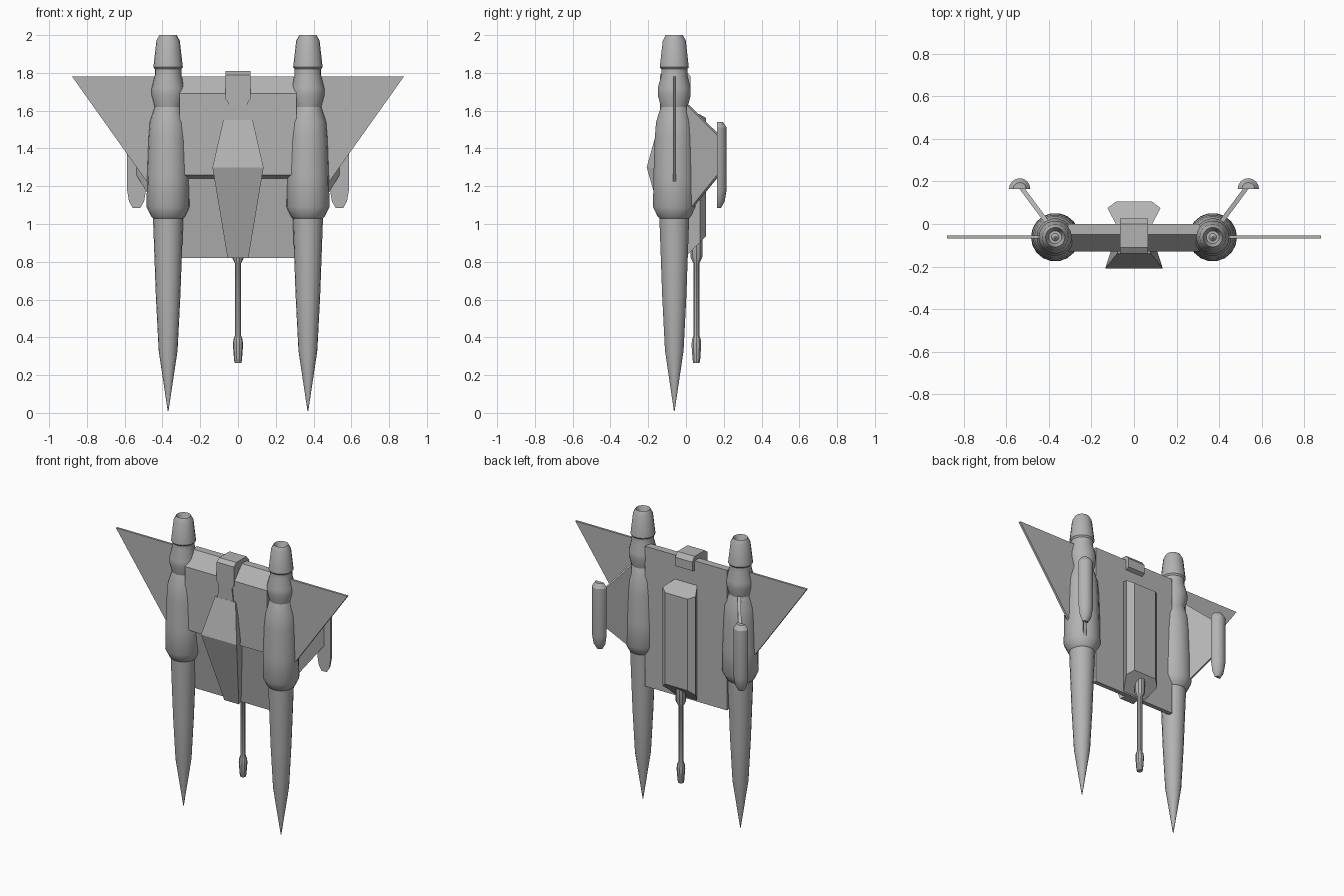
import bpy, bmesh, math
from mathutils import Vector

cube = bpy.data.objects.get("Cube")
if cube:
    bpy.data.objects.remove(cube, do_unlink=True)

GREY = (0.45, 0.45, 0.45, 1)
mat = bpy.data.materials.new("hull grey")
mat.use_nodes = True
mat.diffuse_color = GREY
mat.node_tree.nodes["Principled BSDF"].inputs["Base Color"].default_value = GREY


def finish(name, bm, smooth=False):
    bmesh.ops.remove_doubles(bm, verts=bm.verts, dist=1e-5)
    bmesh.ops.recalc_face_normals(bm, faces=bm.faces)
    me = bpy.data.meshes.new(name)
    bm.to_mesh(me)
    bm.free()
    me.materials.append(mat)
    ob = bpy.data.objects.new(name, me)
    bpy.context.collection.objects.link(ob)
    if smooth:
        bpy.ops.object.select_all(action='DESELECT')
        ob.select_set(True)
        bpy.context.view_layer.objects.active = ob
        bpy.ops.object.shade_smooth_by_angle(angle=math.radians(32))
    return ob


def loft(name, rings, smooth=False, capped=True):
    """Skin a list of equal-length point rings."""
    bm = bmesh.new()
    rows = [[bm.verts.new(p) for p in r] for r in rings]
    n = len(rows[0])
    for a, b in zip(rows, rows[1:]):
        for i in range(n):
            j = (i + 1) % n
            bm.faces.new((a[i], a[j], b[j], b[i]))
    if capped:
        bm.faces.new(rows[0])
        bm.faces.new(rows[-1])
    return finish(name, bm, smooth)


def lathe(name, profile, x, y, sides, arc=math.tau):
    """Turn (radius, z) points about a vertical axis; a half arc bulges to +y."""
    count = sides if arc == math.tau else sides + 1
    angles = [arc * i / sides for i in range(count)]
    rings = [[(x + r * math.cos(a), y + r * math.sin(a), z) for a in angles]
             for r, z in profile]
    return loft(name, rings, smooth=True)


def extrude_x(name, outline, half):
    """Extrude a (y, z) outline sideways."""
    return loft(name, [[(s * half, y, z) for y, z in outline] for s in (-1, 1)])


# Engine nacelles: spike, body, waist, bulge, flared nozzle with recessed plug
ENGINE = [(0.002, 0.01), (0.05, 0.33), (0.065, 0.62), (0.08, 1.03), (0.09, 1.04),
          (0.114, 1.09), (0.112, 1.25), (0.105, 1.45), (0.098, 1.54), (0.072, 1.62),
          (0.088, 1.68), (0.088, 1.72), (0.07, 1.79), (0.07, 1.82), (0.078, 1.83),
          (0.062, 1.97), (0.046, 2.0), (0.03, 1.95), (0.018, 1.95), (0.004, 1.965)]
POD = [(0.03, 1.54), (0.05, 1.51), (0.05, 1.18), (0.04, 1.12), (0.02, 1.085)]

for side, s in (("right", -1), ("left", 1)):
    lathe(side + "_engine", ENGINE, s * 0.37, -0.062, 18)

    # Thin delta wing
    wing = [(0.38, 1.78), (0.878, 1.78), (0.48, 1.22), (0.38, 1.22)]
    loft(side + "_wing", [[(s * x, y, z) for x, z in wing] for y in (-0.069, -0.054)])

    # Half-round pod on a slanted pylon
    lathe(side + "_pod", POD, s * 0.537, 0.165, 8, math.pi)
    across = Vector((s * 0.008, -0.007, 0))
    pylon = [(0.41, 0.01, 1.63), (0.53, 0.172, 1.47), (0.53, 0.172, 1.26), (0.41, 0.01, 1.06)]
    loft(side + "_pylon", [[Vector((s * x, y, z)) + k * across for x, y, z in pylon]
                           for k in (-1, 1)])

# Central hull slab with a thinner stepped lower half
extrude_x("hull", [(0, 0.82), (0, 1.78), (-0.05, 1.78), (-0.13, 1.69),
                   (-0.13, 1.26), (-0.085, 1.24), (-0.03, 0.82)], 0.31)


def section(z, front, y0, back, y1):
    return [(-front, y0, z), (front, y0, z), (back, y1, z), (-back, y1, z)]


# Faceted cockpit wedge and the neck above it
loft("cockpit", [section(0.82, 0.055, -0.07, 0.04, -0.01),
                 section(1.3, 0.135, -0.208, 0.1, -0.1),
                 section(1.55, 0.078, -0.138, 0.065, -0.08)])
loft("neck", [section(1.5, 0.065, -0.137, 0.065, -0.08),
              section(1.64, 0.05, -0.138, 0.05, -0.08),
              section(1.66, 0.065, -0.138, 0.065, -0.08),
              section(1.74, 0.065, -0.138, 0.065, -0.04)])
extrude_x("neck_cap", [(-0.138, 1.72), (-0.138, 1.79), (-0.11, 1.81),
                       (0.0, 1.81), (0.025, 1.78), (0.025, 1.72), (-0.02, 1.7)], 0.065)

# Dorsal housing, undercut at the sides with sloping ends
HEX = [(-0.08, -0.01), (-0.125, 0.075), (-0.085, 0.105),
       (0.085, 0.105), (0.125, 0.075), (0.08, -0.01)]
loft("dorsal_housing", [[(x, y, 0.82 + max(0, y) * 1.1) for x, y in HEX],
                        [(x, y, 1.62 - max(0, y) * 0.55) for x, y in HEX]])

# Cannon under the dorsal housing
lathe("cannon", [(0.018, 0.265), (0.021, 0.28), (0.027, 0.36), (0.024, 0.39),
                 (0.016, 0.41), (0.016, 0.79), (0.033, 0.825), (0.033, 0.95)], 0, 0.055, 10)
